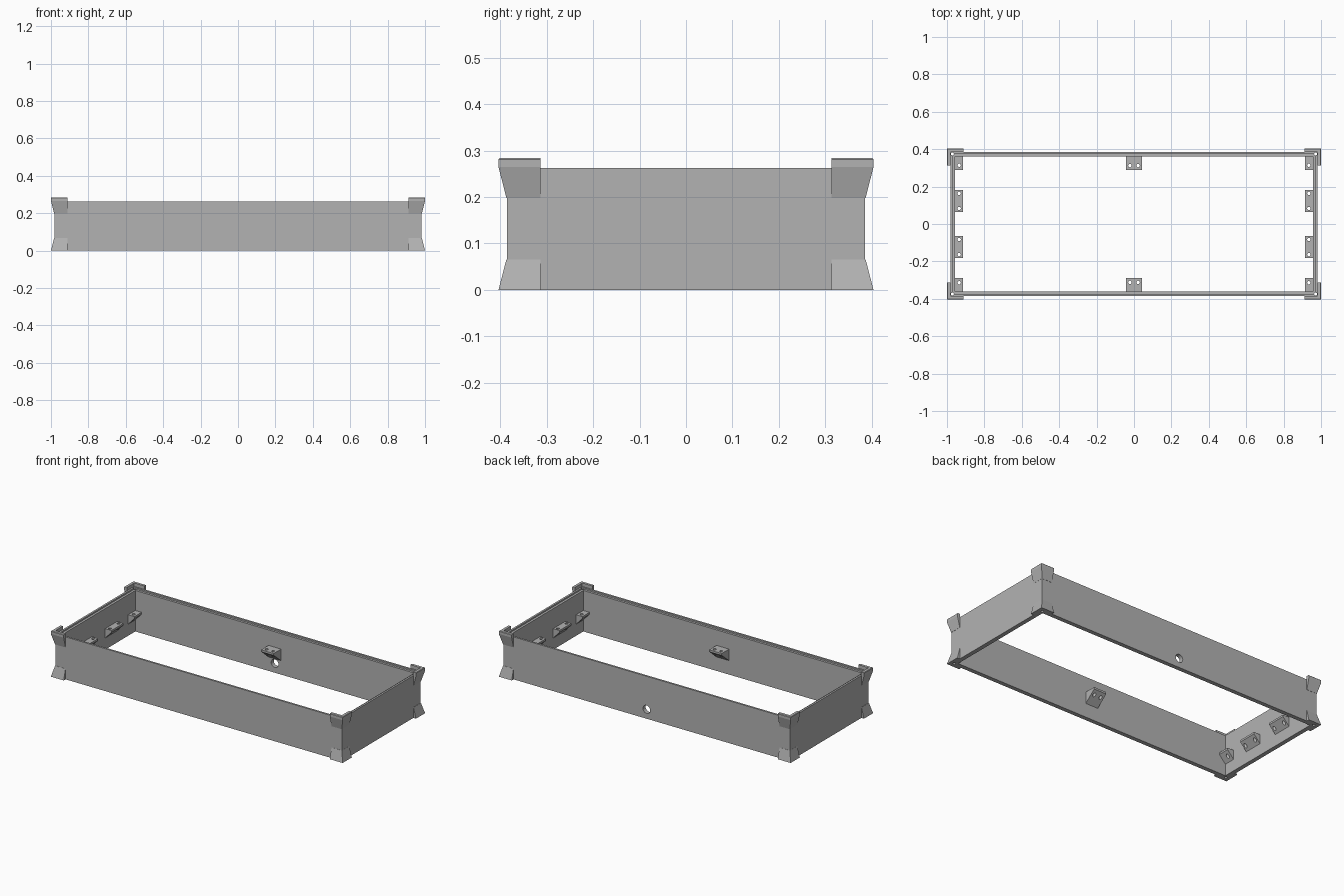
import bpy
import bmesh
from math import radians

cube = bpy.data.objects.get("Cube")
if cube:
    bpy.data.objects.remove(cube, do_unlink=True)

grey = bpy.data.materials.new("plain grey")
grey.use_nodes = True
colour = (0.45, 0.45, 0.45, 1)
grey.diffuse_color = colour
grey.node_tree.nodes["Principled BSDF"].inputs["Base Color"].default_value = colour

WALL_X, WALL_Y, WALL_Z = 0.982, 0.386, 0.263
THICK = 0.026
IN_X, IN_Y = WALL_X - THICK, WALL_Y - THICK


def finish(name, bm):
    """Turn a bmesh into a named object with outward normals."""
    bmesh.ops.recalc_face_normals(bm, faces=bm.faces)
    mesh = bpy.data.meshes.new(name)
    bm.to_mesh(mesh)
    bm.free()
    mesh.materials.append(grey)
    obj = bpy.data.objects.new(name, mesh)
    bpy.context.collection.objects.link(obj)
    return obj


def loft(name, rings, closed=False):
    """Skin matching rings; closed joins last to first instead of capping."""
    bm = bmesh.new()
    rows = [[bm.verts.new(p) for p in ring] for ring in rings]
    pairs = list(zip(rows, rows[1:]))
    if closed:
        pairs.append((rows[-1], rows[0]))
    else:
        bm.faces.new(rows[0])
        bm.faces.new(rows[-1])
    n = len(rows[0])
    for a, b in pairs:
        for i in range(n):
            j = (i + 1) % n
            bm.faces.new((a[i], a[j], b[j], b[i]))
    return finish(name, bm)


def drill(obj, centre, radius, length=1.0, along_y=False):
    """Cut a round hole, upright or front to back."""
    bpy.ops.mesh.primitive_cylinder_add(
        vertices=24, radius=radius, depth=length, location=centre,
        rotation=(radians(90) if along_y else 0, 0, 0))
    cutter = bpy.context.object
    cutter.name = obj.name + "_hole_cutter"
    cutter.hide_render = True
    cutter.hide_set(True)
    cutter.display_type = 'WIRE'
    mod = obj.modifiers.new("hole", 'BOOLEAN')
    mod.operation = 'DIFFERENCE'
    mod.solver = 'EXACT'
    mod.object = cutter


def mirror(obj, x, y):
    mod = obj.modifiers.new("mirror", 'MIRROR')
    mod.use_axis = (x, y, False)
    mod.use_mirror_merge = False


# Rectangular frame with a stepped top edge
profile = [(0, 0), (0, WALL_Z), (0.012, WALL_Z), (0.012, 0.254),
           (THICK, 0.254), (THICK, 0)]
rings = [[(sx * (WALL_X - d), sy * (WALL_Y - d), z)
          for sx, sy in ((1, 1), (-1, 1), (-1, -1), (1, -1))]
         for d, z in profile]
frame = loft("frame_walls", rings, closed=True)
for sx in (-1, 1):
    for sy in (-1, 1):
        drill(frame, (sx * 0.971, sy * 0.375, 0.13), 0.008)
# Cable hole through the back wall
drill(frame, (0, 0.373, 0.058), 0.025, 0.1, along_y=True)


# Flared L-shaped corner pieces
def corner(name, layers):
    wx, wy, ex, ey = WALL_X - 0.001, WALL_Y - 0.001, 0.912, 0.314
    rings = [[(ex, wy, z), (ex, WALL_Y + f, z), (WALL_X + f, WALL_Y + f, z),
              (WALL_X + f, ey, z), (wx, ey, z), (wx, wy, z)]
             for f, z in layers]
    mirror(loft(name, rings), True, True)


corner("bottom_corner_feet", [(0.018, 0), (0.001, 0.066)])
corner("top_corner_lips", [(0.001, 0.198), (0.018, 0.265),
                           (0.018, 0.281), (0.015, 0.284)])


# Wedge brackets on the inner walls
def wedge_section(wall, reach, low, high):
    lip = high - 0.012
    return [(wall + 0.002, high), (wall - reach, high),
            (wall - reach, lip), (wall + 0.002, low)]


section = wedge_section(IN_Y, 0.072, 0.085, 0.158)
middle = loft("middle_brackets",
              [[(x, y, z) for y, z in section] for x in (-0.043, 0.043)])
for x in (-0.022, 0.022):
    drill(middle, (x, 0.312, 0.13), 0.009)
mirror(middle, False, True)

section = wedge_section(IN_X, 0.043, 0.07, 0.13)
for name, y0, y1, holes in (("end_brackets", 0.065, 0.182, (0.083, 0.164)),
                            ("corner_brackets", 0.29, 0.362, (0.314,))):
    bracket = loft(name, [[(x, y, z) for x, z in section] for y in (y0, y1)])
    for y in holes:
        drill(bracket, (0.935, y, 0.1), 0.009)
    mirror(bracket, True, True)
